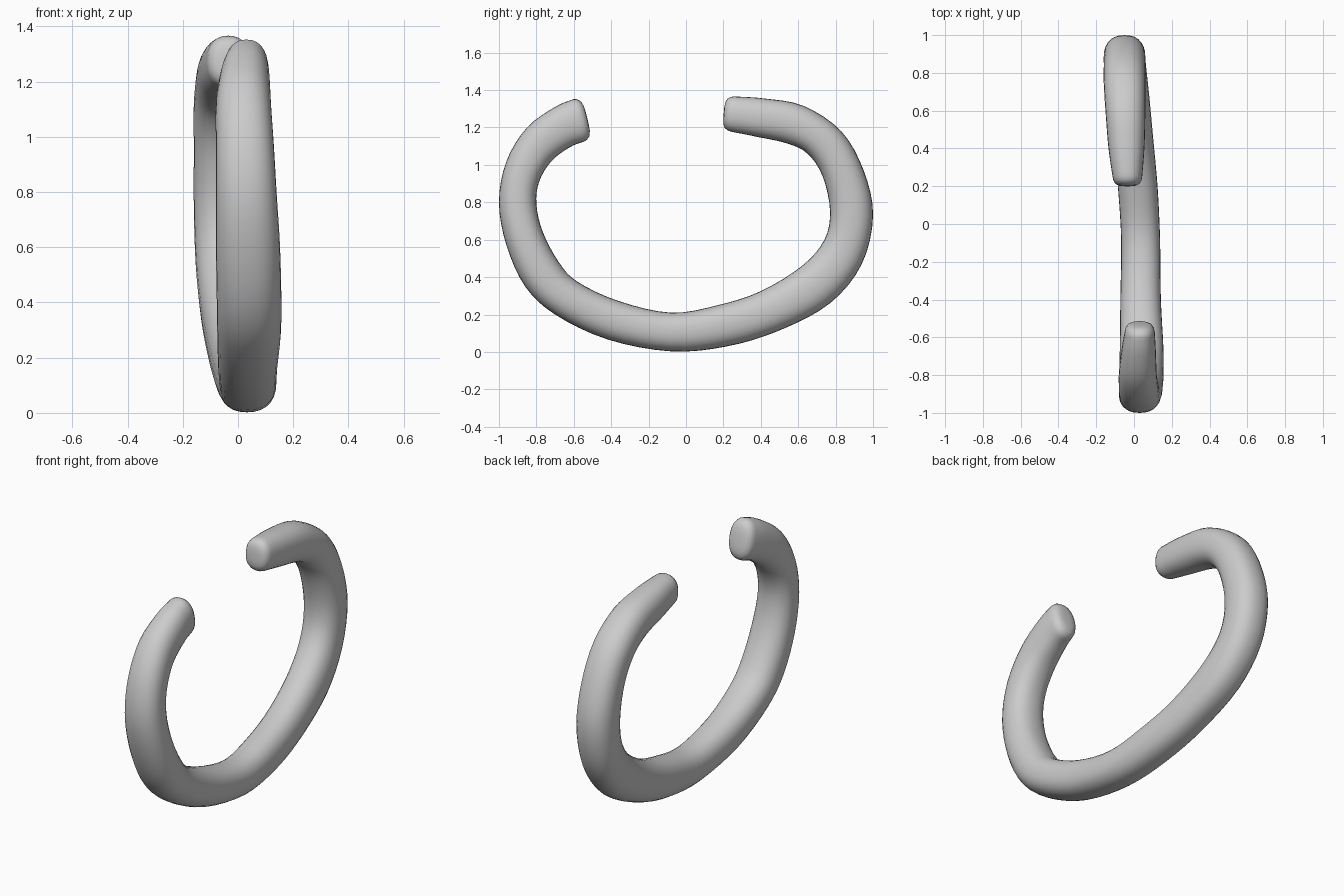
import bpy, bmesh, math
from mathutils import Vector

if "Cube" in bpy.data.objects:
    bpy.data.objects.remove(bpy.data.objects["Cube"])

# Sections along the open ring: outer (y, z), inner (y, z), centre x, half thickness in x
SECTIONS = [
    (-0.60, 1.352, -0.545, 1.125, 0.03, 0.08),
    (-0.70, 1.31, -0.62, 1.095, 0.025, 0.09),
    (-0.85, 1.20, -0.72, 1.02, 0.02, 0.10),
    (-0.96, 1.02, -0.785, 0.91, 0.025, 0.105),
    (-1.00, 0.80, -0.80, 0.79, 0.03, 0.11),
    (-0.96, 0.57, -0.765, 0.64, 0.036, 0.116),
    (-0.86, 0.35, -0.68, 0.48, 0.04, 0.117),
    (-0.70, 0.20, -0.58, 0.375, 0.04, 0.115),
    (-0.42, 0.067, -0.36, 0.272, 0.035, 0.107),
    (-0.08, 0.003, -0.08, 0.210, 0.035, 0.103),
    (0.22, 0.03, 0.17, 0.250, 0.02, 0.105),
    (0.50, 0.115, 0.40, 0.325, -0.003, 0.105),
    (0.77, 0.26, 0.62, 0.46, -0.028, 0.107),
    (0.94, 0.47, 0.74, 0.60, -0.045, 0.108),
    (1.00, 0.73, 0.77, 0.755, -0.05, 0.11),
    (0.95, 0.97, 0.73, 0.94, -0.05, 0.11),
    (0.83, 1.18, 0.65, 1.06, -0.05, 0.11),
    (0.63, 1.315, 0.54, 1.115, -0.045, 0.105),
    (0.42, 1.355, 0.38, 1.15, -0.04, 0.095),
    (0.255, 1.366, 0.24, 1.178, -0.035, 0.078),
]
CAP = [(0.95, 0.018), (0.82, 0.034), (0.6, 0.043), (0.3, 0.046)]
SIDES, STEPS = 28, 4


def catmull(a, b, c, d, t):
    return [0.5 * (2 * q + (r - p) * t + (2 * p - 5 * q + 4 * r - s) * t * t
                   + (3 * q - p - 3 * r + s) * t ** 3) for p, q, r, s in zip(a, b, c, d)]


def curved(v):
    return math.copysign(abs(v) ** 0.87, v)


# Smooth the section list
rows = []
n = len(SECTIONS)
for i in range(n - 1):
    quad = [SECTIONS[min(max(i + k, 0), n - 1)] for k in (-1, 0, 1, 2)]
    rows += [catmull(*quad, s / STEPS) for s in range(STEPS)]
rows.append(list(SECTIONS[-1]))

bm = bmesh.new()


def ring(row, scale=1.0, push=Vector()):
    yo, zo, yi, zi, xc, hx = row
    centre = Vector((xc, (yo + yi) / 2, (zo + zi) / 2)) + push
    radial = Vector((0, (yo - yi) / 2, (zo - zi) / 2))
    out = []
    for k in range(SIDES):
        a = 2 * math.pi * k / SIDES
        p = centre + scale * (radial * curved(math.cos(a)) + Vector((hx * curved(math.sin(a)), 0, 0)))
        out.append(bm.verts.new(p))
    return out


def end_normal(row, sign):
    r = Vector((0, row[0] - row[2], row[1] - row[3])).normalized()
    return Vector((0, r.z, -r.y)) * sign


# Rounded ends and the body between them
start, end = end_normal(rows[0], 1), end_normal(rows[-1], -1)
rings = [ring(rows[0], s, start * d) for s, d in reversed(CAP)]
rings += [ring(r) for r in rows]
rings += [ring(rows[-1], s, end * d) for s, d in CAP]
for a, b in zip(rings, rings[1:]):
    for k in range(SIDES):
        j = (k + 1) % SIDES
        bm.faces.new((a[k], a[j], b[j], b[k]))
bm.faces.new(rings[0])
bm.faces.new(rings[-1])
bmesh.ops.recalc_face_normals(bm, faces=bm.faces)
for f in bm.faces:
    f.smooth = True

mesh = bpy.data.meshes.new("open_ring")
bm.to_mesh(mesh)
bm.free()
obj = bpy.data.objects.new("open_ring", mesh)
bpy.context.collection.objects.link(obj)
